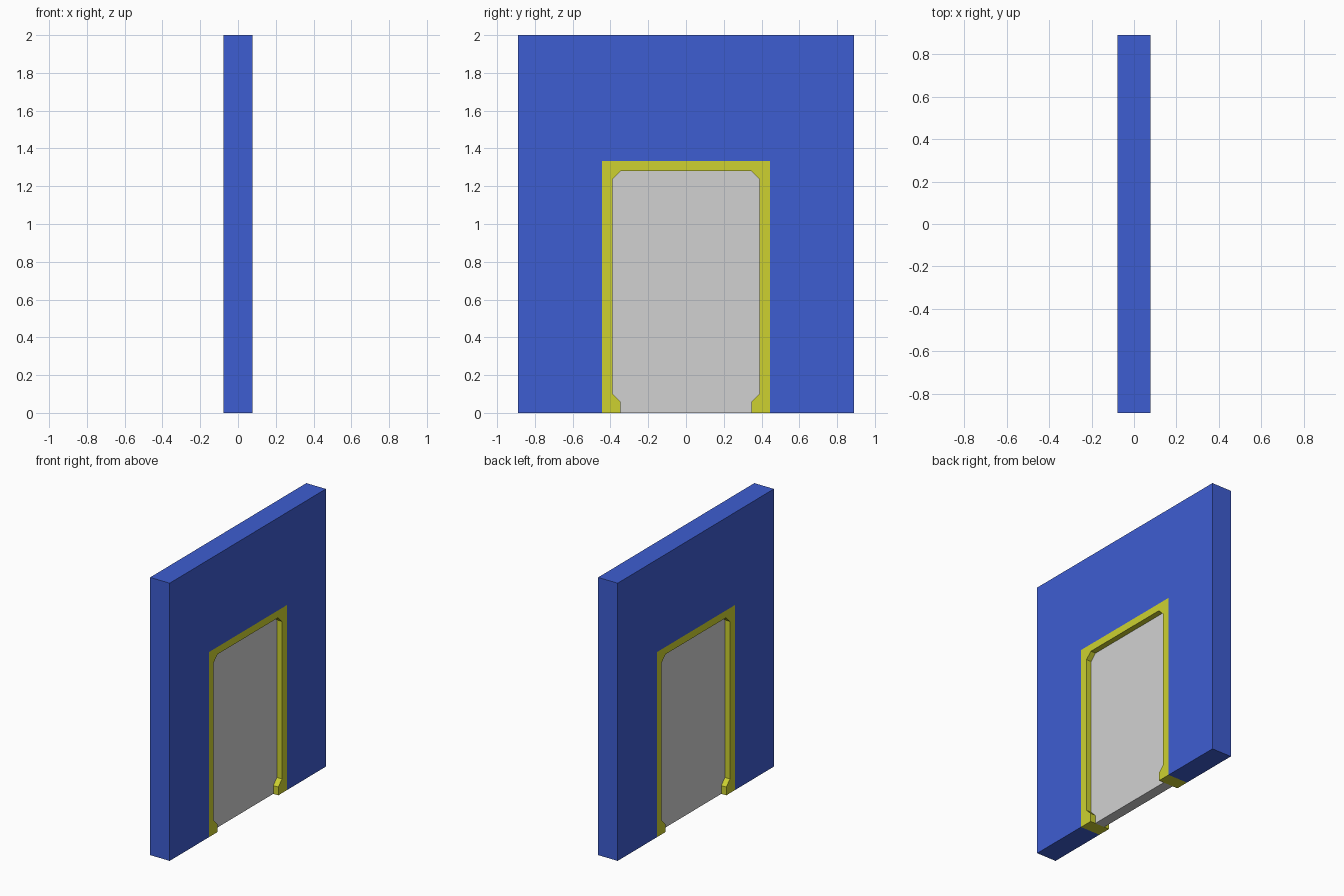
import bpy
import bmesh

cube = bpy.data.objects.get("Cube")
if cube:
    bpy.data.objects.remove(cube, do_unlink=True)


def material(name, rgb):
    mat = bpy.data.materials.new(name)
    mat.use_nodes = True
    mat.diffuse_color = (*rgb, 1)
    mat.node_tree.nodes["Principled BSDF"].inputs["Base Color"].default_value = (*rgb, 1)
    return mat


def slab(name, outline, half_depth, mat):
    """Extrude a (y, z) outline evenly to both sides of x = 0."""
    bm = bmesh.new()
    face = bm.faces.new([bm.verts.new((-half_depth, y, z)) for y, z in outline])
    grown = bmesh.ops.extrude_face_region(bm, geom=[face])["geom"]
    moved = [v for v in grown if isinstance(v, bmesh.types.BMVert)]
    bmesh.ops.translate(bm, verts=moved, vec=(2 * half_depth, 0, 0))
    bmesh.ops.recalc_face_normals(bm, faces=bm.faces)
    mesh = bpy.data.meshes.new(name)
    bm.to_mesh(mesh)
    bm.free()
    mesh.materials.append(mat)
    obj = bpy.data.objects.new(name, mesh)
    bpy.context.collection.objects.link(obj)
    return obj


def mirrored(half):
    """Complete a right-hand half profile with its reflection."""
    return half + [(-y, z) for y, z in reversed(half)]


blue = material("wall blue", (0.048, 0.11, 0.64))
yellow = material("frame yellow", (0.61, 0.64, 0.03))
grey = material("door grey", (0.64, 0.64, 0.64))

WALL_DEPTH = 0.078
DOOR_DEPTH = 0.038

# Half profiles, each running from the ground up to the top
wall_edge = [(0.889, 0), (0.889, 2)]
frame_edge = [(0.444, 0), (0.444, 1.333)]
opening = [(0.347, 0), (0.347, 0.06), (0.389, 0.102),
           (0.389, 1.236), (0.345, 1.28)]

# Wall with doorway, flush frame, and recessed door panel
slab("wall", mirrored(wall_edge) + mirrored(frame_edge)[::-1], WALL_DEPTH, blue)
slab("door_frame", mirrored(frame_edge) + mirrored(opening)[::-1], WALL_DEPTH, yellow)
slab("door_panel", mirrored(opening), DOOR_DEPTH, grey)
